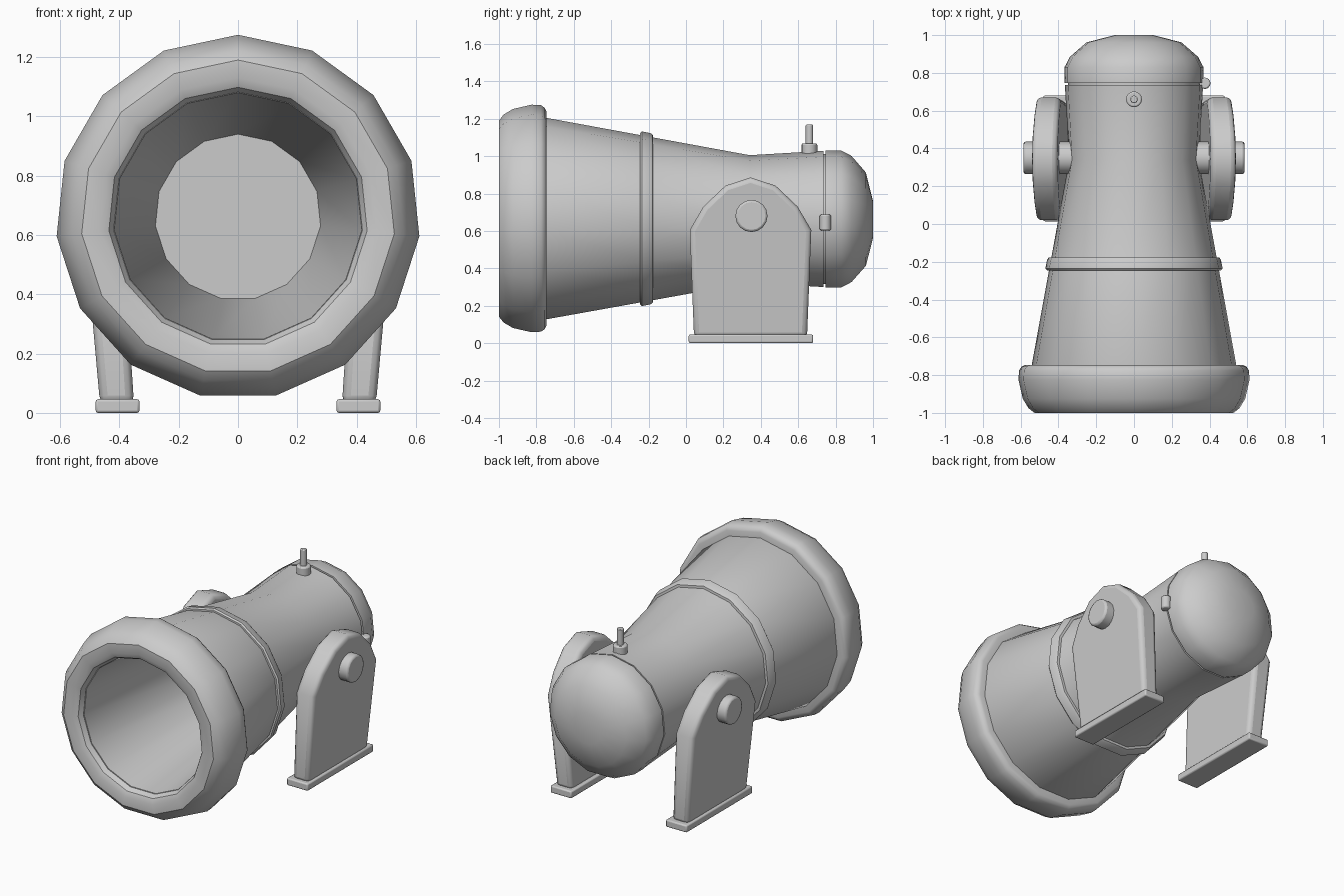
import bpy, bmesh
from math import radians, sin, cos, pi
from mathutils import Matrix

if "Cube" in bpy.data.objects:
    bpy.data.objects.remove(bpy.data.objects["Cube"])

ZC = 0.66      # height of the barrel axis
SIDES = 15


def finish(name, bm, bevel=0, segs=2, mirror=False, angle=35):
    bmesh.ops.recalc_face_normals(bm, faces=bm.faces)
    me = bpy.data.meshes.new(name)
    bm.to_mesh(me)
    bm.free()
    ob = bpy.data.objects.new(name, me)
    bpy.context.collection.objects.link(ob)
    me.shade_smooth()
    me.set_sharp_from_angle(angle=radians(angle))
    if bevel:
        m = ob.modifiers.new("bevel", 'BEVEL')
        m.width, m.segments = bevel, segs
        m.limit_method, m.angle_limit = 'ANGLE', radians(50)
    if mirror:
        ob.modifiers.new("mirror", 'MIRROR')
    return ob


def lathe(name, profile, closed=False):
    """Revolve (y, radius) points round the barrel axis, one corner at the top."""
    bm = bmesh.new()
    rings = [[bm.verts.new((r * sin(2 * pi * i / SIDES), y, ZC + r * cos(2 * pi * i / SIDES)))
              for i in range(SIDES)] for y, r in profile]
    pairs = list(zip(rings, rings[1:]))
    if closed:
        pairs.append((rings[-1], rings[0]))
    else:
        bm.faces.new(rings[0])
        bm.faces.new(rings[-1])
    for a, b in pairs:
        for i in range(SIDES):
            j = (i + 1) % SIDES
            bm.faces.new((a[i], a[j], b[j], b[i]))
    return finish(name, bm)


def cylinder(name, r, depth, loc, axis='Z', bevel=0.008, mirror=False):
    bm = bmesh.new()
    rot = Matrix.Rotation(pi / 2, 4, 'Y') if axis == 'X' else Matrix()
    bmesh.ops.create_cone(bm, cap_ends=True, segments=16, radius1=r, radius2=r,
                          depth=depth, matrix=Matrix.Translation(loc) @ rot)
    return finish(name, bm, bevel, mirror=mirror)


# Hollow barrel: outer skin, back plate, then the bore starting at its floor
lathe("barrel", [(0.34, 0.28), (-0.95, 0.42), (-0.95, 0.50), (-0.75, 0.545),
                 (-0.21, 0.446), (0.34, 0.345), (0.735, 0.368), (0.735, 0.345)])

# Heavy rounded muzzle ring
lathe("muzzle_ring", [(-0.955, 0.422), (-0.985, 0.438), (-1.0, 0.47), (-1.0, 0.53),
                      (-0.975, 0.562), (-0.925, 0.592), (-0.825, 0.615), (-0.775, 0.612),
                      (-0.755, 0.598), (-0.747, 0.58), (-0.747, 0.52), (-0.90, 0.44)], True)

# Thin band round the middle
lathe("barrel_band", [(-0.245, 0.44), (-0.245, 0.464), (-0.236, 0.472), (-0.19, 0.463),
                      (-0.178, 0.455), (-0.175, 0.43)], True)

# Rear dome, joined through a recessed seam
lathe("cap_seam", [(0.72, 0.352), (0.76, 0.352)])
lathe("rear_cap", [(0.746, 0.34), (0.746, 0.37), (0.83, 0.37), (0.885, 0.341),
                   (0.962, 0.252), (1.0, 0.10)])

# Hinge knuckle beside the seam
cylinder("cap_hinge", 0.03, 0.085, (0.375, 0.745, 0.645))

# Fuse holder and fuse on top
cylinder("fuse_holder", 0.042, 0.07, (0, 0.66, 1.033))
cylinder("fuse", 0.02, 0.13, (0, 0.66, 1.103), bevel=0.004)

# Side pivots through the supports
cylinder("pivot_pin", 0.086, 0.275, (0.448, 0.35, 0.68), 'X', 0.012, True)

# Arched side supports leaning slightly outwards
half = [(0.302, 0.03), (0.325, 0.605), (0.252, 0.73), (0.134, 0.842)]
outline = [(0.345 + d, z) for d, z in half] + [(0.345, 0.886)] + \
          [(0.345 - d, z) for d, z in reversed(half)]
bm = bmesh.new()
inner = [bm.verts.new((0.352 + 0.065 * (z - 0.05), y, z)) for y, z in outline]
outer = [bm.verts.new((0.467 + 0.09 * (z - 0.05), y, z)) for y, z in outline]
bm.faces.new(inner)
bm.faces.new(outer)
for i in range(len(outline)):
    j = (i + 1) % len(outline)
    bm.faces.new((inner[i], inner[j], outer[j], outer[i]))
finish("side_support", bm, 0.028, 3, True, 40)

# Flat feet under the supports
bm = bmesh.new()
bmesh.ops.create_cube(bm, size=1, matrix=Matrix.Translation((0.406, 0.347, 0.023)) @
                      Matrix.Diagonal((0.148, 0.665, 0.046, 1)))
finish("support_foot", bm, 0.008, 2, True)
